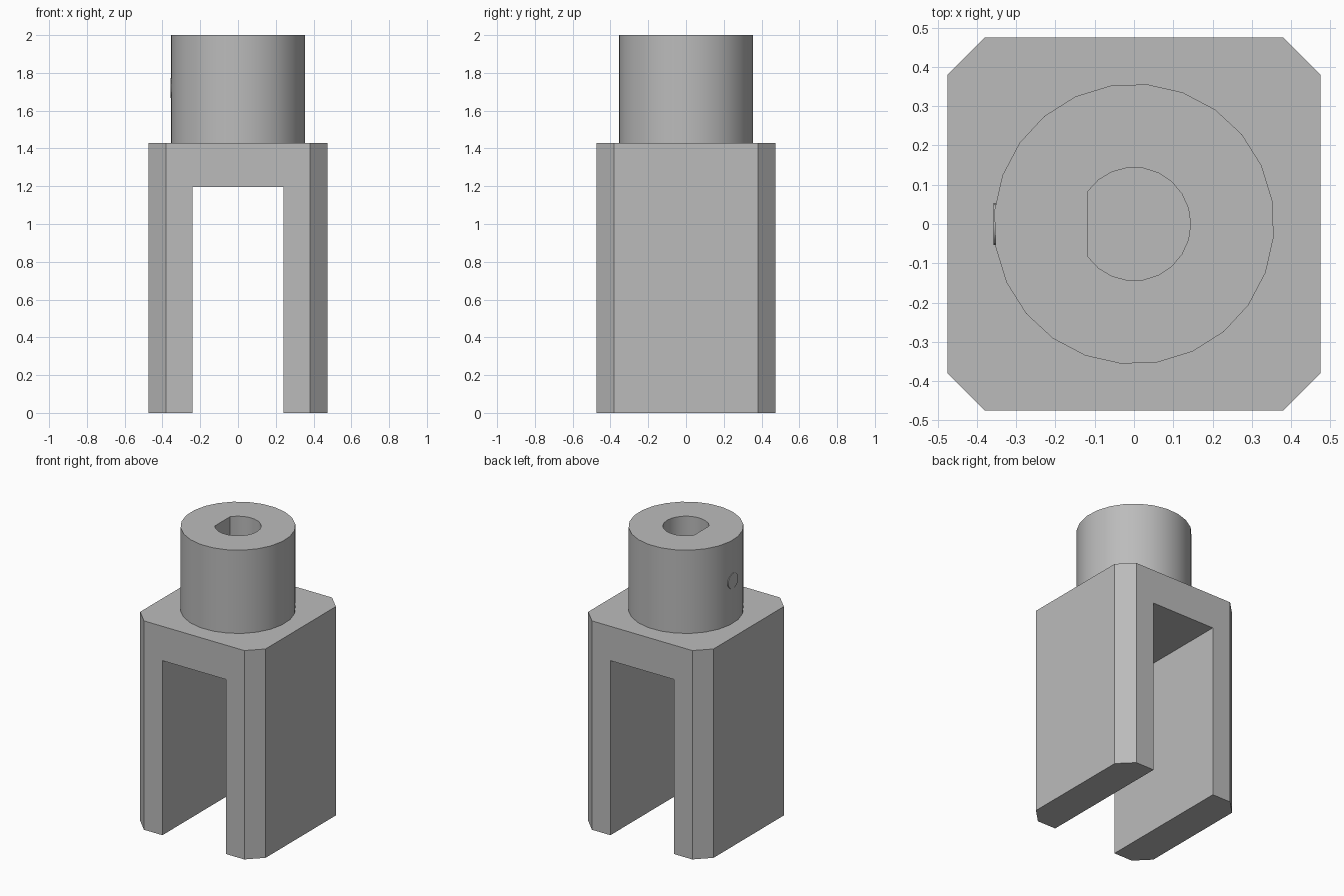
import bpy, bmesh, math
from mathutils import Matrix

if "Cube" in bpy.data.objects:
    bpy.data.objects.remove(bpy.data.objects["Cube"])

HALF, CHAMFER_AT = 0.475, 0.38
YOKE_TOP, SLOT_TOP, TOP = 1.43, 1.195, 2.0
SLOT_HALF = 0.24

grey = bpy.data.materials.new("plain grey")
grey.use_nodes = True
colour = (0.5, 0.5, 0.5, 1)
grey.diffuse_color = colour
grey.node_tree.nodes["Principled BSDF"].inputs["Base Color"].default_value = colour


def prism(name, outline, z0, z1, matrix=Matrix()):
    """Extrude a closed xy outline from z0 to z1."""
    bm = bmesh.new()
    face = bm.faces.new([bm.verts.new((x, y, z0)) for x, y in outline])
    new = bmesh.ops.extrude_face_region(bm, geom=[face])["geom"]
    for v in new:
        if isinstance(v, bmesh.types.BMVert):
            v.co.z = z1
    bmesh.ops.recalc_face_normals(bm, faces=bm.faces)
    bm.transform(matrix)
    mesh = bpy.data.meshes.new(name)
    bm.to_mesh(mesh)
    bm.free()
    mesh.materials.append(grey)
    obj = bpy.data.objects.new(name, mesh)
    bpy.context.collection.objects.link(obj)
    return obj


def arc(radius, start, end, steps, closed=False):
    count = steps if closed else steps + 1
    angles = [math.radians(start + (end - start) * i / steps) for i in range(count)]
    return [(radius * math.cos(a), radius * math.sin(a)) for a in angles]


def activate(obj):
    bpy.ops.object.select_all(action="DESELECT")
    obj.select_set(True)
    bpy.context.view_layer.objects.active = obj


def cut(obj, cutter):
    mod = obj.modifiers.new("cut", "BOOLEAN")
    mod.operation = "DIFFERENCE"
    mod.solver = "EXACT"
    mod.object = cutter
    activate(obj)
    bpy.ops.object.modifier_apply(modifier=mod.name)
    bpy.data.objects.remove(cutter)


# Forked yoke: chamfered square block with a slot running front to back
corner = [(HALF, CHAMFER_AT), (CHAMFER_AT, HALF)]
octagon = []
for sx, sy in ((1, 1), (-1, 1), (-1, -1), (1, -1)):
    points = [(sx * x, sy * y) for x, y in corner]
    octagon += points if sx * sy > 0 else points[::-1]
yoke = prism("yoke", octagon, 0, YOKE_TOP)
slot = [(-SLOT_HALF, -1), (SLOT_HALF, -1), (SLOT_HALF, 1), (-SLOT_HALF, 1)]
cut(yoke, prism("slot_cutter", slot, -0.5, SLOT_TOP))

# Round collar with a D-shaped shaft bore, flat towards -x
collar = prism("collar", arc(0.357, 9.7, 369.7, 24, True), YOKE_TOP, TOP)
cut(collar, prism("bore_cutter", arc(0.144, -145, 145, 18), YOKE_TOP - 0.1, TOP + 0.1))

# Set screw lying almost flush in the collar wall
screw_pose = Matrix.Translation((0, 0, 1.72)) @ Matrix.Rotation(math.radians(-90), 4, "Y")
screw = prism("set_screw", arc(0.053, 0, 360, 20, True), 0.29, 0.358, screw_pose)

for obj in (collar, screw):
    activate(obj)
    bpy.ops.object.shade_smooth_by_angle(angle=math.radians(30))
